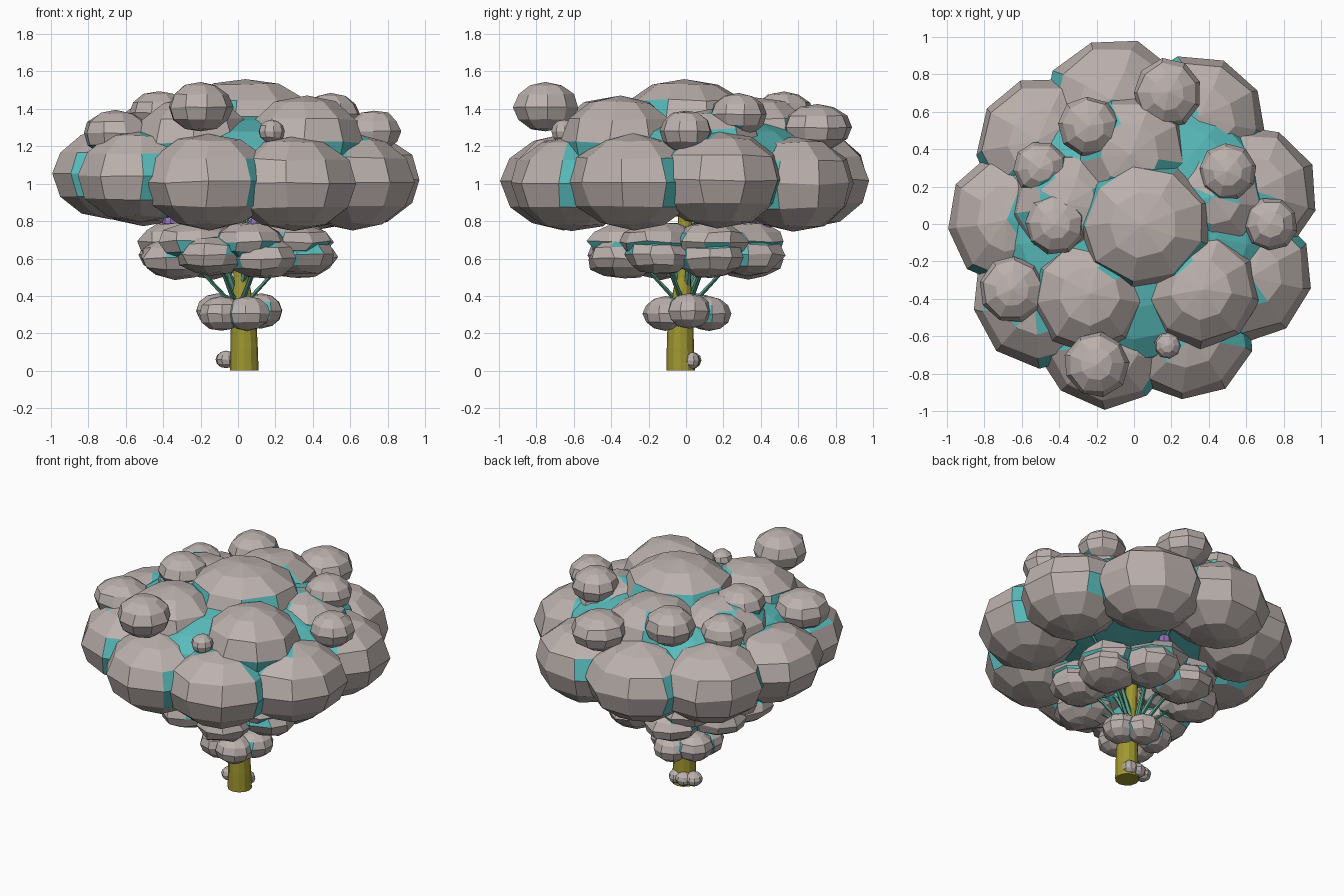
import bpy, bmesh, random
from math import sin, cos, radians, pi
from mathutils import Vector, Matrix

if "Cube" in bpy.data.objects:
    bpy.data.objects.remove(bpy.data.objects["Cube"])

random.seed(4)

def material(name, rgb):
    m = bpy.data.materials.new(name)
    m.diffuse_color = (*rgb, 1)
    m.use_nodes = True
    m.node_tree.nodes["Principled BSDF"].inputs["Base Color"].default_value = m.diffuse_color
    return m

LEAF = material("pale_leaf", (0.50, 0.44, 0.42))
TEAL = material("teal_crevice", (0.10, 0.50, 0.50))
BARK = material("olive_bark", (0.35, 0.31, 0.03))
TWIG = material("green_twig", (0.10, 0.36, 0.26))
PURPLE = material("purple_bud", (0.30, 0.16, 0.50))

def finish(bm, name, mats):
    me = bpy.data.meshes.new(name)
    bm.to_mesh(me)
    bm.free()
    for m in mats:
        me.materials.append(m)
    ob = bpy.data.objects.new(name, me)
    bpy.context.collection.objects.link(ob)
    return ob

def puffs(name, items, seg=9, jitter=0.03):
    """Low-poly flattened balls: (x, y, z, radial, tangential, height, turn).
    Faces buried near a neighbouring puff get the crevice colour."""
    bm = bmesh.new()
    mats, groups = [], []
    for x, y, z, rx, ry, rz, turn in items:
        m = (Matrix.Translation((x, y, z)) @ Matrix.Rotation(radians(turn), 4, 'Z')
             @ Matrix.Diagonal((rx, ry, rz, 1)))
        mats.append(m.inverted())
        vs = bmesh.ops.create_uvsphere(bm, u_segments=seg, v_segments=6,
                                       radius=1.03, matrix=m)['verts']
        for v in vs:
            v.co += Vector([random.uniform(-1, 1) * jitter * s for s in (rx, rx, rz)])
        groups.append({f for v in vs for f in v.link_faces})
    for i, faces in enumerate(groups):
        for f in faces:
            c = f.calc_center_median()
            if any((inv @ c).length < 0.95 for j, inv in enumerate(mats) if j != i):
                f.material_index = 1
    return finish(bm, name, (LEAF, TEAL))

def polar(r, a):
    return r * cos(radians(a)), r * sin(radians(a))

def tube(bm, pts, radii, sides):
    rings = []
    for p, r in zip(pts, radii):
        rings.append([bm.verts.new(Vector(p) + Vector((*polar(r, 360 * k / sides), 0)))
                      for k in range(sides)])
    for a, b in zip(rings, rings[1:]):
        for k in range(sides):
            bm.faces.new((a[k], a[(k + 1) % sides], b[(k + 1) % sides], b[k]))
    bm.faces.new(rings[0][::-1])
    bm.faces.new(rings[-1])

# Main canopy: ring of nine big puffs, then upper mounds, dome and small tufts
canopy = []
for a, z, h in [(178, 1.05, .23), (139, 1.03, .25), (100, 1.02, .25), (58, 1.0, .25),
                (15, 1.02, .25), (-24, 1.01, .25), (-64, 1.0, .25), (-103, 1.01, .25),
                (-141, 1.04, .24)]:
    canopy.append((*polar(.675, a), z, .32, .35, h, a))
for x, y, z, r, h in [(.36, -.35, 1.22, .31, .24), (-.24, -.38, 1.22, .31, .24),
                      (-.36, .10, 1.20, .30, .24), (-.02, .38, 1.22, .31, .24),
                      (.42, .14, 1.18, .28, .22)]:
    canopy.append((x, y, z, r, r, h, 20))
canopy.append((.05, 0, 1.33, .36, .34, .225, 10))
for x, y, z, r, h in [(.18, .70, 1.30, .18, .12), (-.24, .52, 1.37, .16, .12),
                      (-.50, .30, 1.31, .14, .11), (-.42, 0, 1.38, .16, .11),
                      (.50, .28, 1.37, .15, .11), (.73, 0, 1.28, .14, .11),
                      (-.65, -.35, 1.27, .175, .12), (-.20, -.75, 1.41, .17, .13),
                      (.18, -.65, 1.28, .07, .06)]:
    canopy.append((x, y, z, r, r, h, random.uniform(0, 40)))
puffs("canopy", canopy)

# Teal inner mass that shows in the gaps between the puffs
core = bmesh.new()
bmesh.ops.create_uvsphere(core, u_segments=18, v_segments=10, radius=1,
                          matrix=Matrix.Translation((0, 0, 1.12))
                          @ Matrix.Diagonal((.76, .76, .27, 1)))
finish(core, "canopy_core", (TEAL,))

# Middle tier: two staggered rings of flatter puffs
middle = []
for k in range(8):
    a = 22 + k * 45
    middle.append((*polar(.36, a), .60 + .02 * (k % 2), .19, .18, .105, a))
for k in range(7):
    a = -80 + k * 51.4
    middle.append((*polar(.31, a), .69, .22, .20, .105, a))
puffs("middle_tier", middle, jitter=.08)

# Lower tier: a collar of small puffs around the trunk
lower = []
for k in range(5):
    a = -65 + k * 72
    x, y = polar(.125, a)
    lower.append((x, y, .305 + .015 * (k % 2), .115, .12, .09, a))
puffs("lower_tier", lower)

# Little sprouts at the trunk foot
puffs("base_sprouts", [(-.065, .005, .06, .055, .055, .045, 0),
                       (-.005, .03, .055, .055, .05, .045, 30),
                       (.055, .025, .055, .05, .05, .045, 10)])

# Trunk
bm = bmesh.new()
tube(bm, [(.033, -.028, 0), (.033, -.03, .12), (.03, -.03, .28), (.015, -.015, .5), (0, 0, 1.0)],
     [.077, .073, .068, .04, .035], 12)
finish(bm, "trunk", (BARK,))

# Thin branches fanning out to the tiers
bm = bmesh.new()
for k in range(8):
    a = 22 + k * 45
    tube(bm, [(*polar(.04, a), .36), (*polar(.19, a), .51), (*polar(.30, a), .60)],
         [.017, .013, .01], 5)
for k in range(5):
    a = 10 + k * 72
    tube(bm, [(*polar(.02, a), .42), (*polar(.12, a), .62), (*polar(.50, a), .95)],
         [.018, .014, .01], 5)
finish(bm, "branches", (TWIG,))

# Purple buds under the canopy
bm = bmesh.new()
for p in [(-.36, .12, .79), (.10, .42, .785)]:
    bmesh.ops.create_uvsphere(bm, u_segments=8, v_segments=6, radius=.045,
                              matrix=Matrix.Translation(p))
finish(bm, "buds", (PURPLE,))
